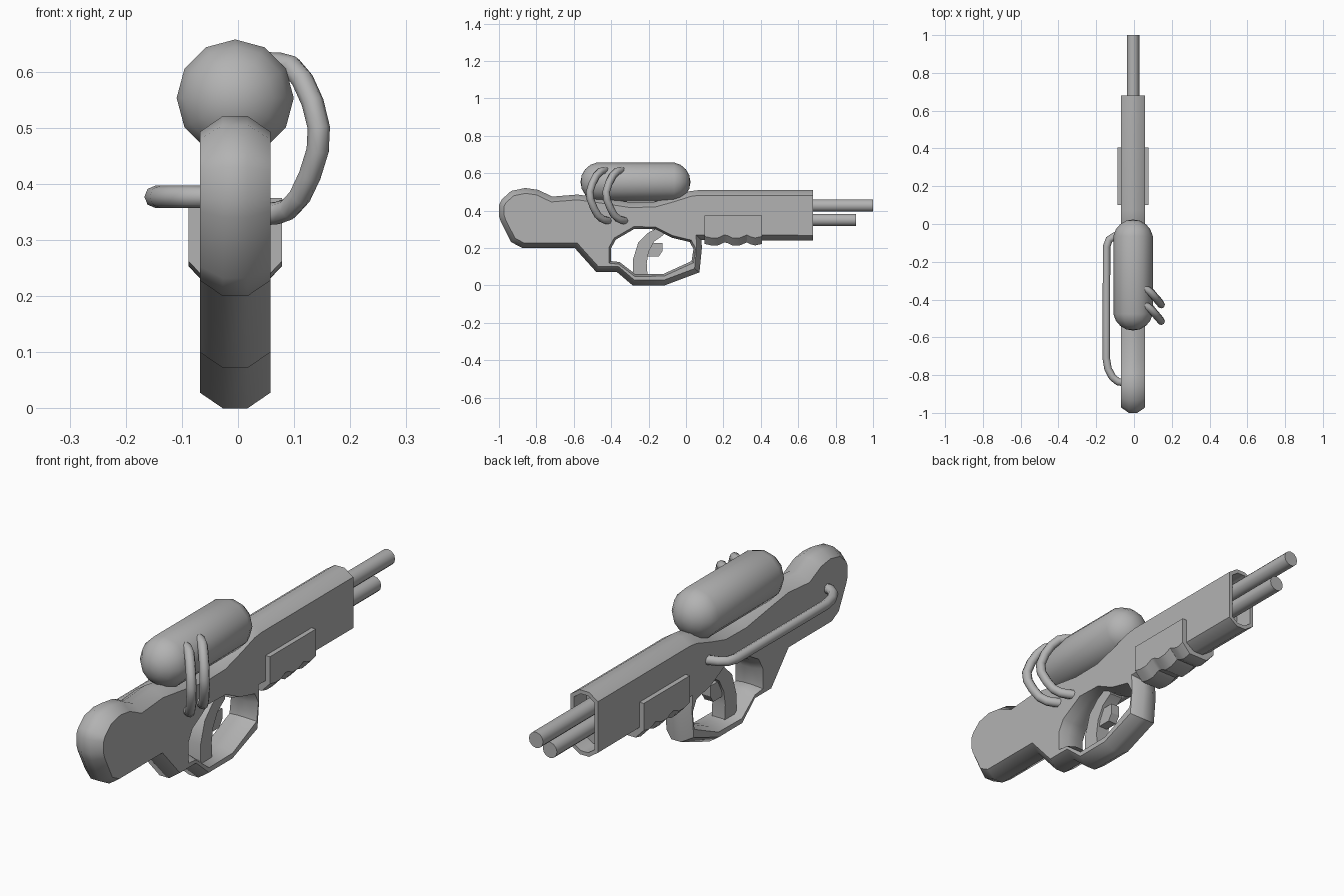
import bpy, bmesh, math
from mathutils import Vector, Matrix

if "Cube" in bpy.data.objects:
    bpy.data.objects.remove(bpy.data.objects["Cube"])

CX = -0.005  # centre plane of the body
GREY = bpy.data.materials.new("dark_grey")
GREY.diffuse_color = (0.45, 0.45, 0.45, 1)
GREY.use_nodes = True
GREY.node_tree.nodes["Principled BSDF"].inputs["Base Color"].default_value = GREY.diffuse_color


def shade(ob, angle):
    ob.data.materials.append(GREY)
    bpy.ops.object.select_all(action='DESELECT')
    ob.select_set(True)
    bpy.context.view_layer.objects.active = ob
    if ob.type == 'CURVE':
        bpy.ops.object.convert(target='MESH')
    bpy.ops.object.shade_smooth_by_angle(angle=math.radians(angle))


def finish(bm, name, angle=30):
    bmesh.ops.recalc_face_normals(bm, faces=bm.faces[:])
    me = bpy.data.meshes.new(name)
    bm.to_mesh(me)
    bm.free()
    ob = bpy.data.objects.new(name, me)
    bpy.context.collection.objects.link(ob)
    shade(ob, angle)


def inset(pts, d):
    """Mitred inset of a closed (y, z) outline; negative d grows it."""
    p = [Vector(q) for q in pts]
    n = len(p)
    area = sum(p[i - 1].x * p[i].y - p[i].x * p[i - 1].y for i in range(n))
    s = 1 if area > 0 else -1
    out = []
    for i in range(n):
        a = (p[i] - p[i - 1]).normalized()
        b = (p[(i + 1) % n] - p[i]).normalized()
        na, nb = Vector((-a.y, a.x)) * s, Vector((-b.y, b.x)) * s
        out.append(tuple(p[i] + (na + nb) * d / max(0.4, 1 + na.dot(nb))))
    return out


def slab(mid, side, w_mid, w_side):
    """Chamfered slab: lists of loops at the middle and at the side faces."""
    bm = bmesh.new()
    caps = {0: [], 3: []}
    for lm, ls in zip(mid, side):
        layers = [(-w_side, ls), (-w_mid, lm), (w_mid, lm), (w_side, ls)]
        rings = [[bm.verts.new((CX + x, y, z)) for y, z in l] for x, l in layers]
        n = len(lm)
        for a, b in zip(rings, rings[1:]):
            for i in range(n):
                j = (i + 1) % n
                bm.faces.new((a[i], a[j], b[j], b[i]))
        for k in caps:
            caps[k] += [bm.edges.get((rings[k][i], rings[k][(i + 1) % n])) for i in range(n)]
    for edges in caps.values():
        bmesh.ops.triangle_fill(bm, edges=edges, use_beauty=True)
    bmesh.ops.recalc_face_normals(bm, faces=bm.faces[:])
    return bm


def tube(name, pts, r=0.02):
    cu = bpy.data.curves.new(name, 'CURVE')
    cu.dimensions = '3D'
    cu.bevel_depth, cu.bevel_resolution, cu.use_fill_caps = r, 2, True
    sp = cu.splines.new('POLY')
    sp.points.add(len(pts) - 1)
    for q, co in zip(sp.points, pts):
        q.co = (*co, 1)
    ob = bpy.data.objects.new(name, cu)
    bpy.context.collection.objects.link(ob)
    shade(ob, 50)


# body with stock, trigger guard and hand opening
outline = [(-1, .43), (-.985, .46), (-.935, .505), (-.86, .521), (-.79, .511), (-.715, .475),
           (-.58, .486), (-.45, .468), (-.3, .445), (-.17, .447), (-.07, .475), (.02, .504),
           (.07, .51), (.68, .51), (.68, .24), (.083, .242), (.085, .2),
           (.072, .07), (-.115, 0), (-.285, 0), (-.37, .072), (-.48, .072), (-.595, .2),
           (-.875, .2), (-.935, .232), (-.99, .34), (-1, .37)]
opening = [(-.40, .20), (-.375, .245), (-.275, .303), (-.165, .30), (-.075, .255), (.02, .232),
           (.04, .195), (.03, .13), (-.12, .062), (-.27, .06), (-.355, .125), (-.40, .13)]
side = [(.68 if y > .64 else y, z) for y, z in inset(outline, .028)]
body = slab([outline, opening], [side, inset(opening, -.012)], .022, .063)
# recessed muzzle face
front = [f for f in body.faces if all(v.co.y > .679 for v in f.verts)]
bmesh.ops.inset_region(body, faces=front, thickness=.016, use_even_offset=True)
bmesh.ops.inset_region(body, faces=front, thickness=.0005, use_even_offset=True)
for v in {v for f in front for v in f.verts}:
    v.co.y -= .08
finish(body, "body", 42)

# wavy pump grip around the fore-end
wave = [(.405, .222), (.37, .214), (.345, .22), (.325, .23), (.29, .215), (.25, .213),
        (.225, .226), (.205, .23), (.17, .214), (.135, .214), (.10, .222)]
top = [(.10, .375), (.405, .375)]
grip = slab([wave + top], [[(y, z + .04) for y, z in wave] + top], .045, .083)
finish(grip, "fore_grip")

# curved trigger support and trigger
support = [(-.285, .04), (-.283, .14), (-.255, .23), (-.205, .28), (-.13, .32),
           (-.12, .27), (-.17, .235), (-.2, .18), (-.21, .12), (-.205, .04)]
finish(slab([support], [support], .015, .03), "trigger_support")
block = [(-.215, .155), (-.215, .228), (-.125, .228), (-.125, .185), (-.145, .155)]
finish(slab([block], [block], .01, .02), "trigger")

# twin barrels
for name, z, tip in (("upper_barrel", .427, 1.0), ("lower_barrel", .35, .908)):
    bm = bmesh.new()
    length = tip - .5
    mat = Matrix.Translation((CX, .5 + length / 2, z)) @ Matrix.Rotation(math.pi / 2, 4, 'X')
    bmesh.ops.create_cone(bm, cap_ends=True, segments=12, radius1=.033, radius2=.033,
                          depth=length, matrix=mat)
    finish(bm, name, 40)

# capsule tank
bm = bmesh.new()
bmesh.ops.create_uvsphere(bm, u_segments=12, v_segments=9, radius=.106,
                          matrix=Matrix.Rotation(math.pi / 2, 4, 'X'))
for v in bm.verts:
    v.co += Vector((CX, -.27 + math.copysign(.188, v.co.y), .553))
finish(bm, "tank", 60)

# two hoses on the right, one long hose on the left
arc = [(.05, -.34, .615), (.075, -.352, .614), (.095, -.37, .609), (.115, -.393, .585),
       (.133, -.413, .545), (.144, -.427, .5), (.142, -.423, .46), (.128, -.405, .415),
       (.11, -.385, .377), (.09, -.36, .355), (.07, -.34, .348), (.045, -.325, .346)]
for k in range(2):
    tube(f"right_hose_{k + 1}", [(x, y - .088 * k, z) for x, y, z in arc])
tube("left_hose", [(-.06, -.05, .377), (-.105, -.065, .377), (-.132, -.083, .377), (-.145, -.12, .377),
                   (-.147, -.71, .377), (-.138, -.765, .377), (-.115, -.81, .377),
                   (-.085, -.835, .377), (-.05, -.84, .377)])
